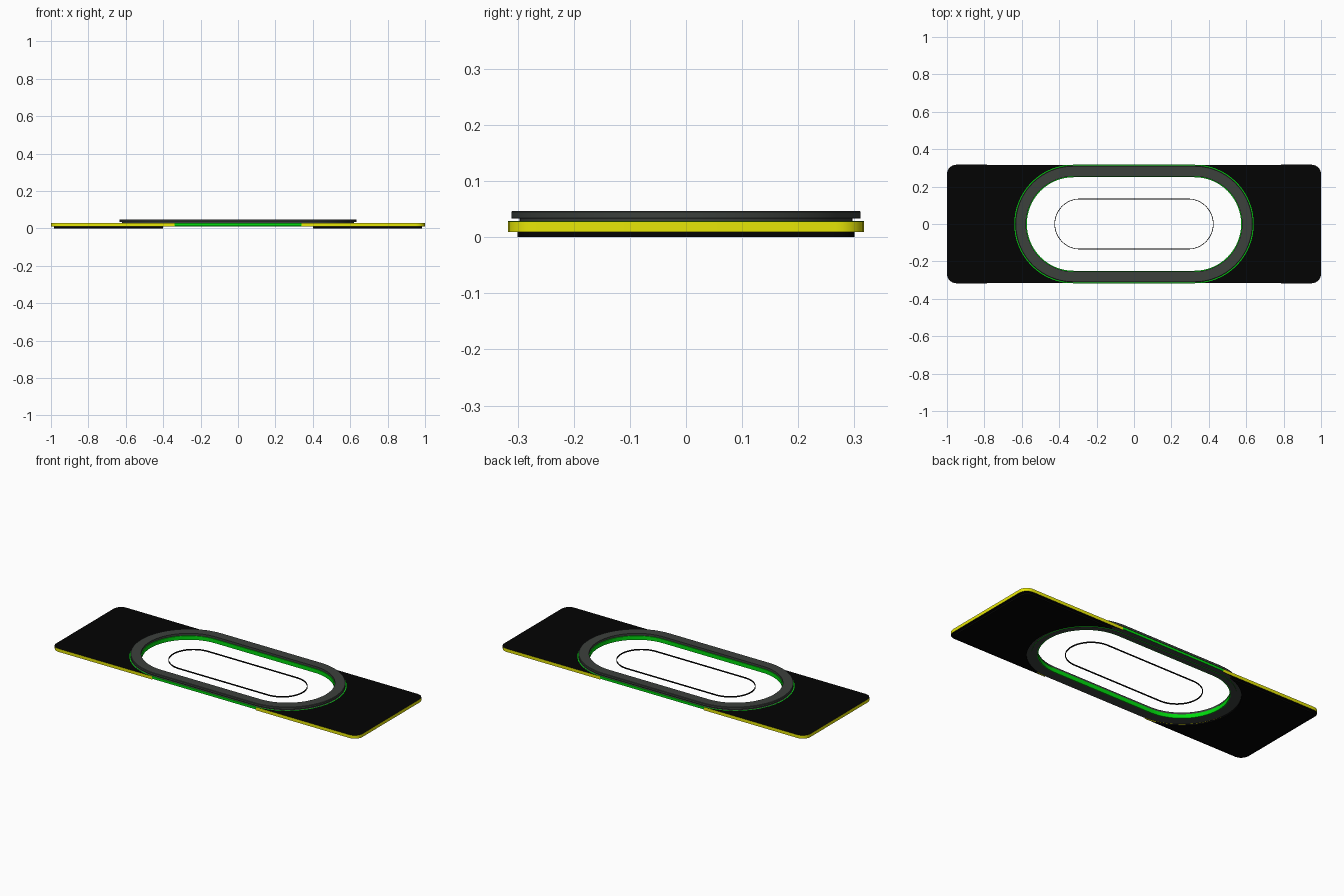
import bpy, bmesh, math

if "Cube" in bpy.data.objects:
    bpy.data.objects.remove(bpy.data.objects["Cube"], do_unlink=True)


def material(name, rgb):
    m = bpy.data.materials.new(name)
    m.use_nodes = True
    m.diffuse_color = (*rgb, 1)
    m.node_tree.nodes["Principled BSDF"].inputs["Base Color"].default_value = (*rgb, 1)
    return m


BLACK = material("black", (0.001, 0.001, 0.001))
GRAY = material("dark gray", (0.045, 0.052, 0.046))
YELLOW = material("yellow", (0.8, 0.8, 0.002))
GREEN = material("green", (0.0, 0.7, 0.004))

CENTRE = 0.323  # x of the round ends of the ring


def arc(cx, cy, r, start, end, steps):
    angles = [math.radians(start + (end - start) * i / steps) for i in range(steps + 1)]
    return [(cx + r * math.cos(a), cy + r * math.sin(a)) for a in angles]


def stadium(cx, r):
    return arc(cx, 0, r, -90, 90, 32) + arc(-cx, 0, r, 90, 270, 32)


def finish(name, bm, mats, rule):
    bmesh.ops.recalc_face_normals(bm, faces=bm.faces[:])
    for f in bm.faces:
        f.material_index = rule(f)
    mesh = bpy.data.meshes.new(name)
    bm.to_mesh(mesh)
    bm.free()
    for m in mats:
        mesh.materials.append(m)
    ob = bpy.data.objects.new(name, mesh)
    bpy.context.collection.objects.link(ob)
    bpy.ops.object.select_all(action='DESELECT')
    bpy.context.view_layer.objects.active = ob
    ob.select_set(True)
    bpy.ops.object.shade_smooth_by_angle(angle=math.radians(30))


def slab(name, outline, z0, z1, mats, rule):
    """Solid prism over an outline."""
    bm = bmesh.new()
    face = bm.faces.new([bm.verts.new((x, y, z0)) for x, y in outline])
    top = bmesh.ops.extrude_face_region(bm, geom=[face], use_keep_orig=True)["geom"]
    verts = [v for v in top if isinstance(v, bmesh.types.BMVert)]
    bmesh.ops.translate(bm, verts=verts, vec=(0, 0, z1 - z0))
    finish(name, bm, mats, rule)


def ring(name, cx, profile, mats, rule):
    """Closed (radius, z) profile swept round a stadium."""
    bm = bmesh.new()
    loops = [[bm.verts.new((x, y, z)) for x, y in stadium(cx, r)] for r, z in profile]
    for k, a in enumerate(loops):
        b = loops[(k + 1) % len(loops)]
        for i in range(len(a)):
            j = (i + 1) % len(a)
            bm.faces.new((a[i], a[j], b[j], b[i]))
    finish(name, bm, mats, rule)


def is_side(f):
    return abs(f.normal.z) < 0.5


def end_outline(length, half, corner, cut):
    """Rounded end piece with a round bite on its inner side."""
    a = math.degrees(math.asin(min(half / cut, 0.999)))
    pts = arc(length - corner, -half + corner, corner, -90, 0, 6)
    pts += arc(length - corner, half - corner, corner, 0, 90, 6)
    return pts + arc(CENTRE, 0, cut, a, -a, 32)


def carrier_rule(f):
    """Green lips and walls, gray elsewhere."""
    c = f.calc_center_median()
    r = math.hypot(max(abs(c.x) - CENTRE, 0), c.y)
    return int(r < 0.2545 or r > 0.313 or (is_side(f) and r < 0.29))


# End plates with yellow rims and a black under layer
for side, s in (("left", 1), ("right", -1)):
    outline = [(s * x, y) for x, y in end_outline(1.0, 0.317, 0.05, 0.3165)]
    slab(side + "_end_plate", outline, 0.009, 0.028, [BLACK, YELLOW], is_side)
    outline = [(s * x, y) for x, y in end_outline(0.983, 0.3, 0.04, 0.31)]
    slab(side + "_under_layer", outline, 0.0, 0.009, [BLACK], lambda f: 0)

# Carrier ring with a stepped underside and a neck that lifts the bezel
carrier = [(0.25, 0.011), (0.2545, 0.011), (0.285, 0.011), (0.285, 0.014), (0.317, 0.014),
           (0.317, 0.0285), (0.312, 0.0285), (0.297, 0.0285), (0.297, 0.034),
           (0.2545, 0.034), (0.25, 0.034)]
ring("carrier_ring", CENTRE, carrier, [GRAY, GREEN], carrier_rule)

# Raised bezel with softened outer edges
bezel = [(0.2545, 0.033), (0.31, 0.033), (0.311, 0.034), (0.311, 0.045), (0.309, 0.047), (0.2545, 0.047)]
ring("bezel", CENTRE, bezel, [GRAY], lambda f: 0)

# Thin black loop in the middle of the opening
loop = [(0.132, 0.013), (0.1355, 0.013), (0.1355, 0.02), (0.132, 0.02)]
ring("inner_loop", 0.29, loop, [BLACK], lambda f: 0)
